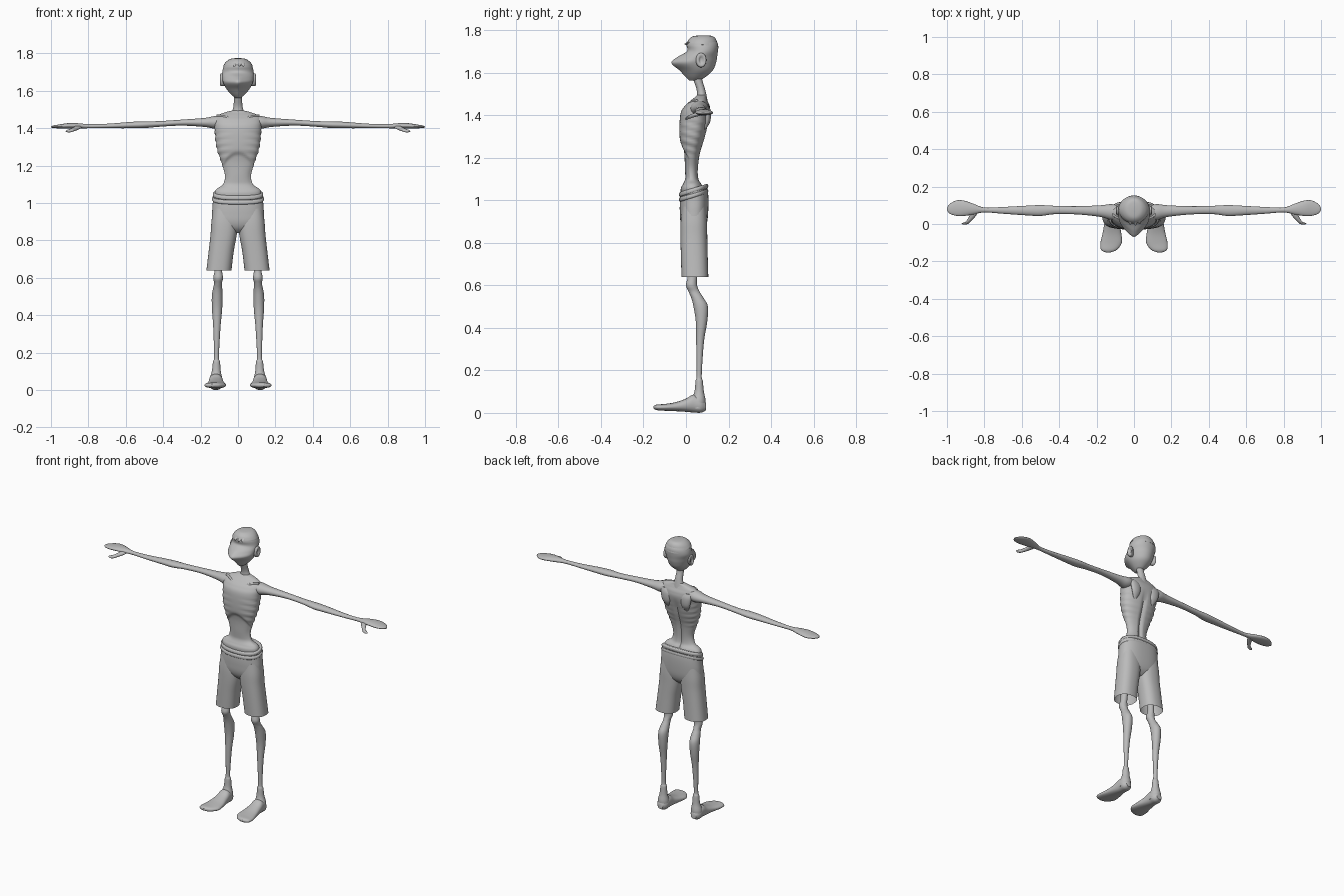
import bpy, bmesh, math
from mathutils import Vector

skin = bpy.data.materials.new("plain_grey")
skin.diffuse_color = (0.5, 0.5, 0.5, 1)


def spline(rings, steps):
    """Catmull-Rom blend between hand-placed cross-sections."""
    out = []
    for i in range(len(rings) - 1):
        a, b, c, d = (rings[min(max(j, 0), len(rings) - 1)] for j in range(i - 1, i + 3))
        for s in range(steps):
            t = s / steps
            out.append([0.5 * (2 * q + (r - p) * t + (2 * p - 5 * q + 4 * r - w) * t * t
                               + (3 * q - p - 3 * r + w) * t ** 3)
                        for p, q, r, w in zip(a, b, c, d)])
    return out + [list(rings[-1])]


def loft(name, rings, axis="z", side=1, n=24, steps=5, power=2.0, warp=None, caps=(True, True)):
    """Skin oval sections (position, centre a, centre b, radius a, radius b) along an axis."""
    bm = bmesh.new()
    loops = []
    for t, ca, cb, ra, rb in spline(rings, steps):
        ra, rb = max(ra, 0.002), max(rb, 0.002)
        loop = []
        for k in range(n):
            ang = 2 * math.pi * k / n
            c, s = math.cos(ang), math.sin(ang)
            a = ca + ra * math.copysign(abs(c) ** (2 / power), c)
            b = cb + rb * math.copysign(abs(s) ** (2 / power), s)
            p = Vector({"z": (a, b, t), "x": (t, a, b), "y": (a, t, b)}[axis])
            if warp:
                p = warp(p, ca, cb, ra, rb)
            p.x *= side
            loop.append(bm.verts.new(p))
        loops.append(loop)
    for l0, l1 in zip(loops, loops[1:]):
        for k in range(n):
            bm.faces.new((l0[k], l0[(k + 1) % n], l1[(k + 1) % n], l1[k]))
    if caps[0]:
        bm.faces.new(loops[0])
    if caps[1]:
        bm.faces.new(loops[-1])
    bmesh.ops.recalc_face_normals(bm, faces=bm.faces)
    me = bpy.data.meshes.new(name)
    bm.to_mesh(me)
    bm.free()
    me.shade_smooth()
    me.set_sharp_from_angle(angle=math.radians(50))
    me.materials.append(skin)
    ob = bpy.data.objects.new(name, me)
    bpy.context.collection.objects.link(ob)
    return ob


def ease(x):
    x = min(max(x, 0), 1)
    return x * x * (3 - 2 * x)


# Torso: ribs on the flanks, hollow belly under the rib arch, spine groove
def torso_shape(p, cx, cy, rx, ry):
    front = ease((cy - p.y) / ry * 1.6)
    back = ease((p.y - cy) / ry * 1.6)
    hollow = ease((1.28 - 10 * p.x ** 2 - p.z) / 0.025) * ease((p.z - 1.06) / 0.05)
    ribs = ease((p.z - 1.19) / 0.04) * ease((1.40 - p.z) / 0.04) * ease(abs(p.x) / 0.08) * (1 - hollow * front)
    wave = math.sin(2 * math.pi * (p.z + 0.3 * (p.y - cy)) / 0.036)
    scale = 1 + 0.025 * ribs * wave
    p.x *= scale
    p.y = cy + (p.y - cy) * scale
    p.y += 0.010 * front * hollow
    p.y -= 0.012 * back * ease(1 - abs(p.x) / 0.02) * ease((1.42 - p.z) / 0.1)
    return p


loft("torso", [(1.0, 0, .035, .12, .055), (1.05, 0, .03, .125, .055), (1.075, 0, .028, .115, .045),
               (1.10, 0, .023, .08, .036), (1.15, 0, .021, .07, .036), (1.22, 0, .024, .09, .042),
               (1.30, 0, .03, .115, .06), (1.40, 0, .043, .125, .07), (1.44, 0, .052, .125, .06),
               (1.465, 0, .06, .115, .042), (1.483, 0, .068, .075, .027), (1.495, 0, .073, .03, .02)],
     n=64, steps=9, power=2.3, warp=torso_shape)

# Neck and head
loft("neck", [(1.45, 0, .07, .045, .035), (1.485, 0, .074, .033, .024), (1.52, 0, .07, .024, .02),
              (1.57, 0, .055, .022, .021), (1.61, 0, .055, .025, .024)])


def pointed_face(p, cx, cy, rx, ry):
    t = max(0, (cy - p.y) / ry)
    p.x *= 1 - 0.55 * t * t * ease((1.71 - p.z) / 0.05)
    return p


loft("head", [(1.563, 0, .04, .015, .025), (1.58, 0, .045, .036, .048), (1.61, 0, .048, .062, .078),
              (1.645, 0, .036, .08, .105), (1.672, 0, .052, .084, .094), (1.70, 0, .077, .084, .073),
              (1.73, 0, .077, .077, .074), (1.753, 0, .076, .061, .063), (1.768, 0, .075, .035, .04),
              (1.770, 0, .075, .008, .008)], n=40, steps=5, warp=pointed_face)


# Short hair cap that drops toward the back, with a small tuft on the forehead
def hair_slope(p, cx, cy, rx, ry):
    p.z -= 0.25 * max(0, p.y - cy) * ease((1.765 - p.z) / 0.03)
    return p


loft("hair_cap", [(1.732, 0, .078, .078, .075), (1.74, 0, .078, .075, .073), (1.757, 0, .078, .062, .064),
                  (1.771, 0, .08, .04, .045), (1.775, 0, .085, .01, .012)], n=32, warp=hair_slope)
for x, tip in ((-.02, -.004), (.008, -.008), (.03, 0)):
    loft("hair_tuft", [(tip, x, 1.732, .003, .002), (.02, x * .8, 1.746, .014, .008),
                       (.06, x * .5, 1.762, .018, .009)], axis="y", n=10, steps=3)


# Shorts: seat, belt rolls and open trouser legs, waist tilted up at the back
def waist_tilt(p, cx, cy, rx, ry):
    p.z += 0.3 * (p.y - cy) * ease((p.z - 0.9) / 0.12)
    return p


loft("shorts_seat", [(1.045, 0, .037, .133, .062), (1.0, 0, .038, .135, .067), (.95, 0, .038, .138, .067),
                     (.90, 0, .037, .135, .063), (.865, 0, .037, .10, .05), (.84, 0, .037, .03, .025)],
     n=48, power=2.4, warp=waist_tilt)
for z, r in ((1.022, .138), (1.046, .134)):
    loft("waistband", [(z - .012, 0, .036, r - .008, .062), (z - .006, 0, .036, r, .068),
                       (z + .006, 0, .036, r, .068), (z + .012, 0, .036, r - .008, .062)],
         n=48, steps=3, power=2.4, warp=waist_tilt)

for side, tag in ((-1, "right"), (1, "left")):
    loft("shorts_leg_" + tag, [(.97, .070, .038, .062, .056), (.90, .072, .037, .070, .062),
                               (.83, .077, .037, .070, .063), (.74, .090, .039, .067, .063),
                               (.64, .102, .042, .067, .063)],
         side=side, n=36, power=2.4, caps=(True, False))
    # Leg with knobbly knee, calf and ankle
    loft("leg_" + tag, [(.85, .085, .035, .03, .03), (.70, .10, .032, .022, .024), (.64, .105, .03, .02, .022),
                        (.60, .106, .026, .026, .026), (.57, .107, .038, .021, .026), (.54, .109, .054, .025, .029),
                        (.50, .111, .069, .029, .034), (.43, .112, .073, .027, .027), (.33, .113, .066, .019, .018),
                        (.18, .115, .062, .013, .012), (.15, .115, .062, .019, .017), (.10, .116, .062, .024, .022),
                        (.06, .118, .059, .034, .033), (.02, .118, .055, .035, .035)], side=side)
    loft("foot_" + tag, [(-.152, .138, .026, .012, .006), (-.138, .134, .026, .042, .013),
                         (-.10, .122, .026, .057, .016), (-.05, .118, .029, .05, .021),
                         (0, .118, .036, .041, .031), (.035, .118, .044, .037, .042),
                         (.07, .118, .036, .034, .035), (.093, .118, .03, .018, .018)],
         axis="y", side=side, power=2.3)
    # Arm running into a flat mitten hand
    loft("arm_" + tag, [(.06, .06, 1.44, .035, .03), (.12, .064, 1.432, .042, .034), (.18, .069, 1.431, .031, .024),
                        (.30, .073, 1.430, .022, .016), (.42, .075, 1.423, .022, .015), (.50, .072, 1.419, .029, .018),
                        (.57, .072, 1.417, .026, .017), (.70, .073, 1.412, .018, .012), (.80, .075, 1.411, .013, .011),
                        (.86, .080, 1.413, .029, .014), (.91, .084, 1.413, .041, .014), (.95, .085, 1.410, .041, .011),
                        (.985, .081, 1.408, .026, .007), (1.0, .08, 1.407, .006, .003)], axis="x", side=side)
    loft("thumb_" + tag, [(.07, .85, 1.408, .02, .010), (.04, .865, 1.400, .017, .010), (.015, .885, 1.391, .013, .009),
                          (.003, .902, 1.385, .019, .007), (-.004, .907, 1.382, .006, .003)],
         axis="y", side=side, n=14)
    # Collarbone, shoulder blade and ear
    loft("collarbone_" + tag, [(.004, .006, 1.437, .006, .006), (.035, .012, 1.447, .008, .008),
                               (.075, .028, 1.462, .008, .008), (.115, .05, 1.466, .007, .007)][:],
         axis="x", side=side, n=12)
    loft("shoulder_blade_" + tag, [(1.33, .065, .085, .008, .006), (1.37, .068, .10, .028, .014),
                                   (1.42, .072, .10, .036, .016), (1.45, .08, .09, .03, .014)],
         side=side, n=16)
    loft("ear_" + tag, [(.07, .065, 1.657, .018, .03), (.086, .070, 1.658, .024, .034),
                        (.094, .073, 1.659, .022, .032), (.095, .073, 1.659, .014, .022),
                        (.089, .071, 1.658, .006, .010)], axis="x", side=side, n=18, steps=3)
